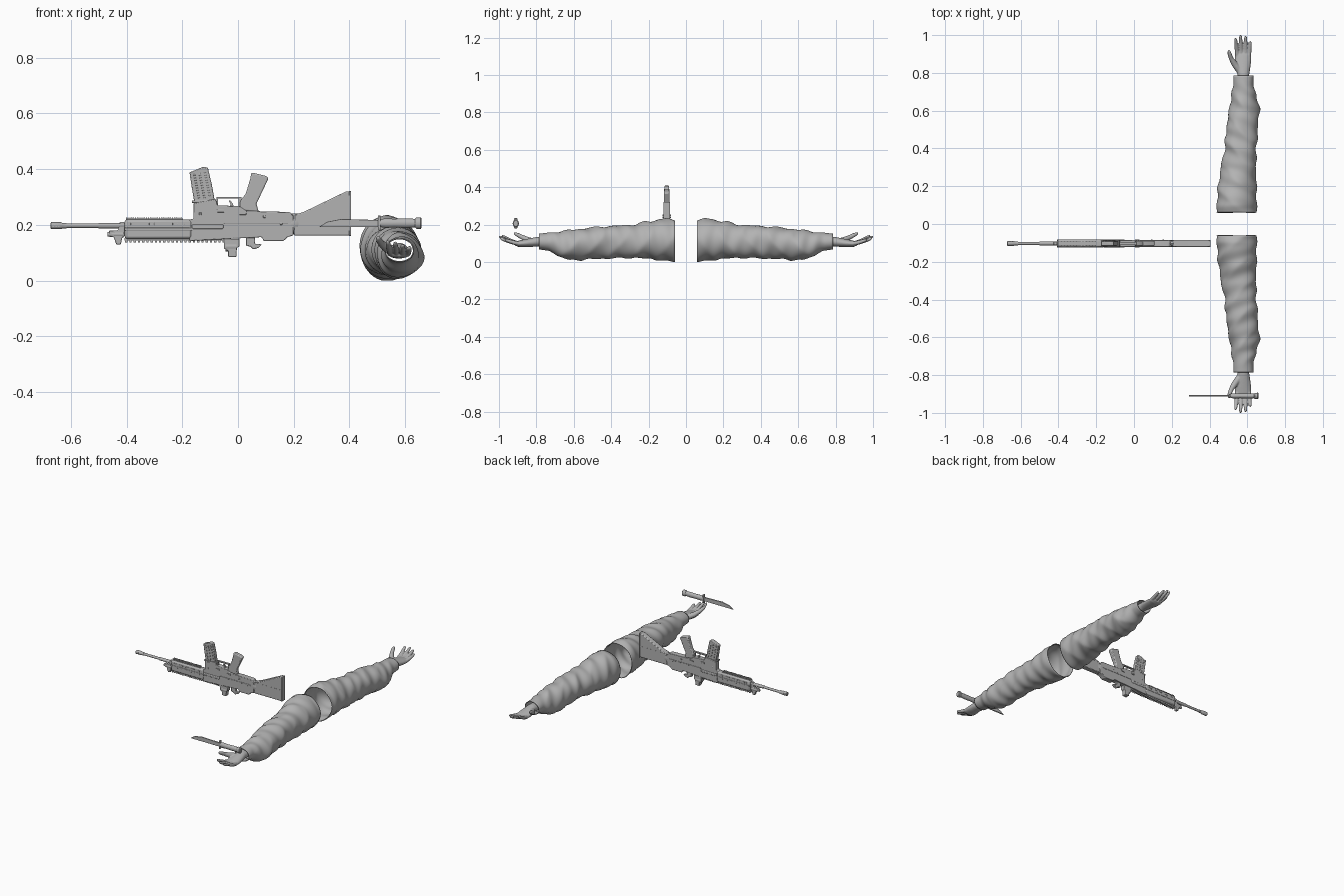
import bpy, bmesh
from math import sin, cos, pi, radians
from mathutils import Vector

if "Cube" in bpy.data.objects:
    bpy.data.objects.remove(bpy.data.objects["Cube"])

grey = bpy.data.materials.new("plain grey")
grey.use_nodes = True
grey.diffuse_color = (0.45, 0.45, 0.45, 1)
grey.node_tree.nodes["Principled BSDF"].inputs["Base Color"].default_value = (0.45, 0.45, 0.45, 1)

GUN_Y = -0.103
KNIFE_Y = -0.91
made = []


def finish(name, bm):
    bmesh.ops.recalc_face_normals(bm, faces=bm.faces)
    mesh = bpy.data.meshes.new(name)
    bm.to_mesh(mesh)
    bm.free()
    mesh.materials.append(grey)
    ob = bpy.data.objects.new(name, mesh)
    bpy.context.collection.objects.link(ob)
    made.append(ob)
    return ob


def bevel(ob, width, segments=2):
    mod = ob.modifiers.new("bevel", "BEVEL")
    mod.width = width
    mod.segments = segments
    mod.limit_method = "ANGLE"
    return ob


def plate(name, outline, half, y=GUN_Y, edge=0.003):
    """Side outline in x and z, extruded across y."""
    bm = bmesh.new()
    face = bm.faces.new([bm.verts.new((x, y - half, z)) for x, z in outline])
    new = bmesh.ops.extrude_face_region(bm, geom=[face])["geom"]
    bmesh.ops.translate(bm, vec=(0, 2 * half, 0),
                        verts=[v for v in new if isinstance(v, bmesh.types.BMVert)])
    ob = finish(name, bm)
    return bevel(ob, edge) if edge else ob


def block(name, x0, x1, z0, z1, half, y=GUN_Y, edge=0.0):
    return plate(name, [(x0, z0), (x1, z0), (x1, z1), (x0, z1)], half, y, edge)


def add_tube(bm, stations, segs=16, caps=True):
    """Elliptical rings lofted along (x, y, z, side radius, height radius)."""
    pts = [Vector(s[:3]) for s in stations]
    rings = []
    for i, s in enumerate(stations):
        t = (pts[min(i + 1, len(pts) - 1)] - pts[max(i - 1, 0)]).normalized()
        u = t.cross(Vector((0, 0, 1))).normalized()
        v = u.cross(t)
        rings.append([bm.verts.new(pts[i] + u * s[3] * cos(a) + v * s[4] * sin(a))
                      for a in (2 * pi * k / segs for k in range(segs))])
    for r, q in zip(rings, rings[1:]):
        for k in range(segs):
            n = (k + 1) % segs
            bm.faces.new((r[k], r[n], q[n], q[k]))
    if caps:
        bm.faces.new(rings[0])
        bm.faces.new(rings[-1])


def rod(name, y, z, steps, squash=1.0, segs=16):
    """Turned shape along x from (x, radius) steps."""
    bm = bmesh.new()
    add_tube(bm, [(x, y, z, r * squash, r) for x, r in steps], segs)
    return finish(name, bm)


# Sleeves: distance from the middle, centre x, radius x, centre z, radius z
SLEEVE = [(.06, .542, .106, .112, .110), (.10, .541, .107, .119, .116),
          (.20, .546, .102, .115, .100), (.30, .555, .094, .108, .088),
          (.40, .566, .084, .108, .087), (.50, .570, .084, .101, .085),
          (.62, .583, .080, .088, .082), (.68, .582, .067, .094, .066),
          (.735, .579, .053, .108, .048), (.785, .579, .053, .109, .043)]


def sleeve_at(d):
    for a, b in zip(SLEEVE, SLEEVE[1:]):
        if d <= b[0] + 1e-6:
            f = (d - a[0]) / (b[0] - a[0])
            f = 0.5 * f + 0.5 * f * f * (3 - 2 * f)
            return [p + (q - p) * f for p, q in zip(a[1:], b[1:])]


def fold(d, a):
    ridge = 1 - 2 * abs(sin(24 * d + 1.6 * sin(a + 1) + 0.5 * sin(2 * a)))
    wave = 0.5 * ridge + 0.4 * sin(75 * d - 2 * a) + 0.4 * sin(3 * a + 14 * d)
    return 0.006 * wave * min(1, max(0.08, (0.76 - d) / 0.1))


def sleeve(name, side, rows=80, segs=48):
    bm = bmesh.new()
    rings = []
    for i in range(rows + 1):
        d = 0.06 + 0.725 * i / rows
        cx, rx, cz, rz = sleeve_at(d)
        ring = []
        for k in range(segs):
            a = 2 * pi * k / segs
            f = fold(d, a)
            ring.append(bm.verts.new((cx + (rx + f) * cos(a), side * d,
                                      max(0, cz + (rz + f) * sin(a)))))
        rings.append(ring)
    for r, q in zip(rings, rings[1:]):
        for k in range(segs):
            n = (k + 1) % segs
            bm.faces.new((r[k], r[n], q[n], q[k]))
    ob = finish(name, bm)
    mod = ob.modifiers.new("cloth", "SOLIDIFY")
    mod.thickness = 0.004


# Hands: palm up, fingers slightly curled, thumb towards -x
FINGERS = [(.548, .537, .985, .142), (.568, .564, 1.0, .137),
           (.589, .591, .995, .128), (.608, .616, .968, .120)]


def hand(name, side):
    bm = bmesh.new()
    palm = [(.579, .72, .108, .030, .026), (.579, .79, .109, .031, .026),
            (.578, .82, .105, .037, .024), (.577, .86, .100, .043, .021),
            (.578, .895, .097, .043, .017), (.578, .912, .098, .036, .011)]
    add_tube(bm, [(x, side * d, z, a, b) for x, d, z, a, b in palm], 20)
    for x0, x1, tip, lift in FINGERS:
        path = []
        for f, r in ((0, .011), (.35, .0112), (.7, .010), (.92, .008), (1, .004)):
            d = .885 + (tip - .885) * f
            path.append((x0 + (x1 - x0) * f, side * d, .098 + (lift - .098) * f ** 1.6, r, r))
        add_tube(bm, path, 12)
    thumb = [(.560, .81, .107, .018), (.534, .845, .117, .017), (.515, .875, .132, .0125),
             (.506, .90, .145, .011), (.503, .914, .152, .008), (.502, .92, .155, .004)]
    add_tube(bm, [(x, side * d, z, r, r) for x, d, z, r in thumb], 12)
    ob = finish(name, bm)
    mod = ob.modifiers.new("blend", "REMESH")
    mod.mode = "VOXEL"
    mod.voxel_size = 0.0035
    mod.use_smooth_shade = True
    mod = ob.modifiers.new("soften", "SMOOTH")
    mod.iterations = 3


for label, side in (("right", -1), ("left", 1)):
    sleeve(label + "_sleeve", side)
    hand(label + "_hand", side)

# Knife
plate("knife_blade", [(.29, .192), (.32, .211), (.37, .221), (.51, .217), (.51, .192)],
      .004, KNIFE_Y, .0015)
block("knife_guard", .502, .512, .180, .234, .010, KNIFE_Y, .003)
rod("knife_handle", KNIFE_Y, .206,
    [(.51, .014), (.53, .017), (.56, .0155), (.60, .017), (.635, .0155), (.64, .020),
     (.655, .021), (.659, .016)], .8)

# Barrel and muzzle
rod("barrel", GUN_Y, .197, [(-.63, .008), (-.50, .008), (-.50, .010), (-.40, .010)])
rod("muzzle", GUN_Y, .197,
    [(-.673, .009), (-.670, .0125), (-.635, .0125), (-.630, .010), (-.615, .010)])
for i in range(3):
    block("muzzle_slot", -.665 + .010 * i, -.660 + .010 * i, .192, .202, .0135)
plate("front_sight", [(-.462, .18), (-.462, .163), (-.445, .155), (-.437, .13), (-.420, .13),
                      (-.415, .155), (-.407, .16), (-.407, .21), (-.425, .21), (-.43, .18)], .009)
rod("sight_post_knob", GUN_Y, .166, [(-.468, .008), (-.44, .011), (-.41, .011)])

# Handguard with rails and side vents
block("handguard", -.407, -.165, .150, .219, .020, edge=.009)
block("handguard_band", -.407, -.165, .180, .190, .0215, edge=.001)
block("lower_rail", -.407, -.04, .143, .152, .011)
block("upper_rail", -.402, -.198, .217, .222, .010)
for i in range(24):
    x = -.405 + .0152 * i
    block("lower_rail_tooth", x, x + .008, .137, .144, .011)
for i in range(26):
    x = -.401 + .0078 * i
    block("upper_rail_tooth", x, x + .0045, .221, .227, .010)
for i in range(5):
    x = -.385 + .042 * i
    block("handguard_vent", x, x + .025, .199, .207, .0215, edge=.001)

# Receiver and its side details
plate("receiver", [(-.174, .142), (.085, .156), (.092, .142), (.163, .142), (.178, .156),
                   (.20, .163), (.20, .232), (.185, .246), (.03, .250), (.005, .267),
                   (-.074, .270), (-.08, .293), (-.16, .277), (-.16, .222), (-.174, .219)], .018)
block("ejection_cover", -.165, -.052, .185, .202, .0205, edge=.004)
block("receiver_ridge", -.05, .18, .205, .211, .0195, edge=.001)
block("selector", .005, .03, .236, .243, .022, edge=.001)
block("magazine_catch", -.075, -.05, .245, .255, .022, edge=.001)
for x, z in ((-.14, .235), (.09, .225), (.15, .20)):
    block("receiver_pin", x, x + .009, z, z + .009, .020, edge=.002)

# Sights under the receiver
plate("sight_mount", [(-.05, .15), (-.05, .115), (-.035, .108), (-.035, .085), (-.006, .085),
                      (-.004, .118), (.006, .122), (.006, .15)], .015)
rod("sight_dial", GUN_Y, .122, [(-.045, .017), (-.005, .017)])
plate("charging_lever", [(.028, .155), (.028, .125), (.045, .122), (.055, .112), (.075, .118),
                         (.085, .13), (.06, .132), (.062, .155)], .010)

# Magazine with pressed ribs
plate("magazine", [(-.155, .272), (-.084, .290), (-.094, .345), (-.108, .405), (-.125, .408),
                   (-.174, .388), (-.166, .335)], .0125)
for i in range(3):
    x = -.142 + .019 * i
    z = .292 + .004 * i
    plate("magazine_rib", [(x, z), (x + .006, z), (x - .012, z + .09), (x - .018, z + .09)], .0145, edge=.001)
block("magazine_lip", -.165, -.082, .279, .287, .0165, edge=.001)

# Trigger, guard and grip
block("guard_bar", -.078, .012, .294, .300, .007)
block("guard_front", -.078, -.071, .265, .298, .007)
block("guard_rear", .002, .012, .255, .298, .007)
plate("trigger", [(-.03, .262), (-.015, .262), (-.018, .275), (-.028, .288), (-.034, .286),
                  (-.026, .274)], .004, edge=0)
plate("grip", [(.005, .252), (.075, .246), (.066, .275), (.110, .368), (.098, .376),
               (.048, .388), (.044, .365), (.028, .312), (.008, .285)], .014, edge=.005)

# Buffer tube and stock
rod("buffer_tube", GUN_Y, .204, [(.19, .036), (.215, .036), (.218, .032), (.39, .032)], .52)
plate("stock", [(.205, .237), (.235, .246), (.388, .320), (.404, .320), (.404, .162),
                (.20, .162)], .0175, edge=.004)
block("stock_line", .21, .40, .232, .236, .0182)
block("butt_pad", .398, .406, .160, .321, .0185, edge=.002)

# Smooth round parts, keep hard edges
bpy.ops.object.select_all(action="DESELECT")
for ob in made:
    ob.select_set(True)
bpy.context.view_layer.objects.active = made[0]
bpy.ops.object.shade_smooth_by_angle(angle=radians(35))
